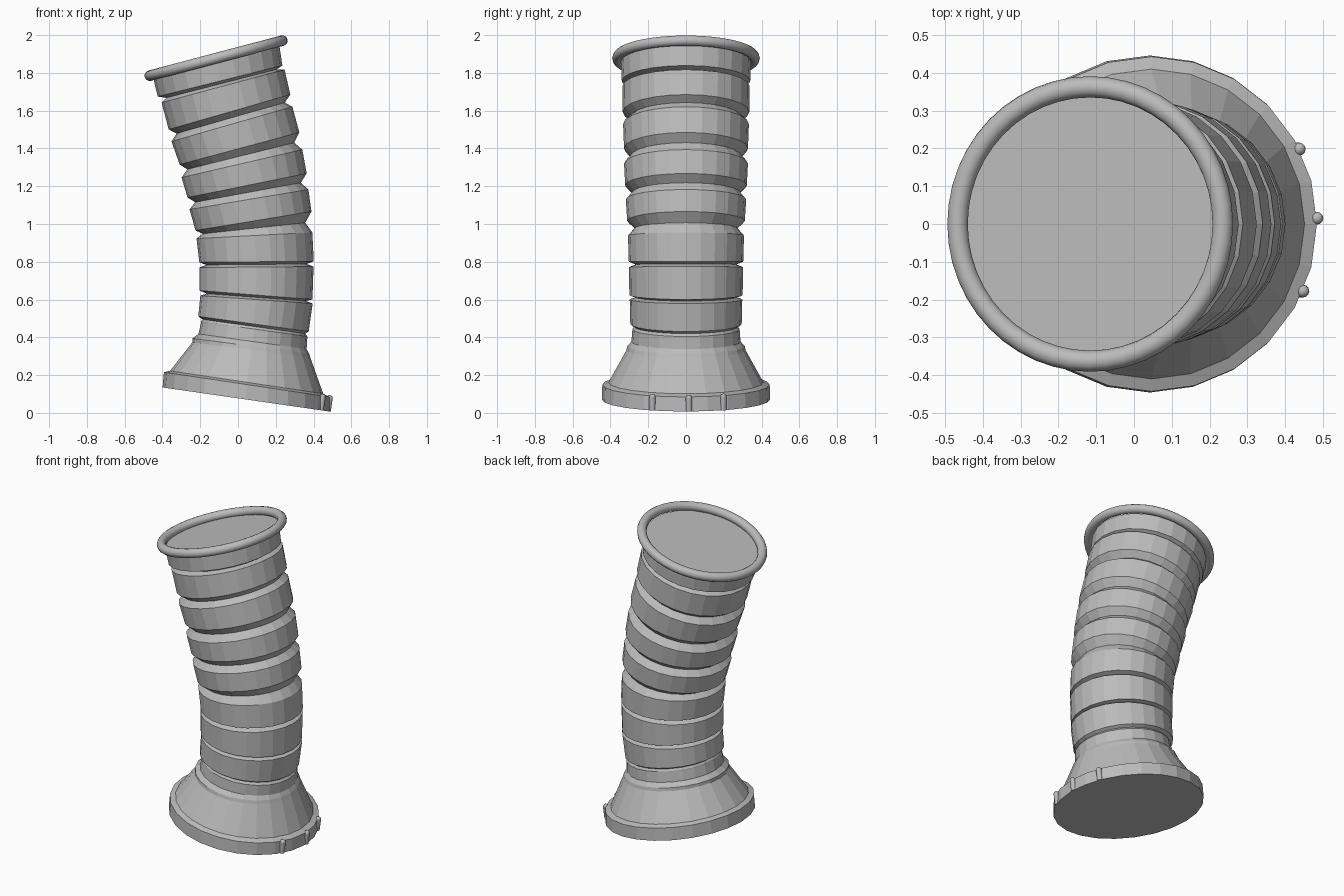
import bpy, bmesh, math
from mathutils import Matrix, Vector

old = bpy.data.objects.get("Cube")
if old:
    bpy.data.objects.remove(old)

SIDES = 24
grey = bpy.data.materials.new("plain grey")
grey.use_nodes = True
grey.diffuse_color = (0.5, 0.5, 0.5, 1)
grey.node_tree.nodes["Principled BSDF"].inputs["Base Color"].default_value = (0.5, 0.5, 0.5, 1)


def frame(x, z, tilt):
    """Placement on the bent axis, leaning in the x-z plane."""
    return Matrix.Translation((x, 0, z)) @ Matrix.Rotation(math.radians(tilt), 4, 'Y')


def finish(name, bm, smooth=False):
    bmesh.ops.recalc_face_normals(bm, faces=bm.faces)
    mesh = bpy.data.meshes.new(name)
    bm.to_mesh(mesh)
    bm.free()
    mesh.materials.append(grey)
    for p in mesh.polygons:
        p.use_smooth = smooth
    obj = bpy.data.objects.new(name, mesh)
    bpy.context.collection.objects.link(obj)
    return obj


def loft(name, sections):
    """Skin a closed tube through tilted circles (x, z, tilt, radius)."""
    bm = bmesh.new()
    rings = []
    for x, z, tilt, r in sections:
        m = frame(x, z, tilt)
        rings.append([bm.verts.new(m @ Vector((r * math.cos(a), r * math.sin(a), 0)))
                      for a in (math.tau * i / SIDES for i in range(SIDES))])
    for low, high in zip(rings, rings[1:]):
        for i in range(SIDES):
            j = (i + 1) % SIDES
            bm.faces.new((low[i], low[j], high[j], high[i]))
    bm.faces.new(rings[0])
    bm.faces.new(rings[-1])
    return finish(name, bm)


# Flared foot: rim, cone, lip and neck
loft("flared_base", [
    (.042, .071, 8.2, .446), (.046, .150, 8.5, .443), (.046, .162, 8.5, .410),
    (.071, .333, 7.5, .315), (.068, .354, 7.5, .311), (.077, .378, 8, .289),
    (.086, .440, 8, .284),
])

# Bellows: bottom and top of every fold, with a groove between neighbours
folds = [
    ((.086, .440, 8, .284), (.086, .444, 8, .284)),
    ((.082, .471, 7.8, .295), (.098, .600, 4, .298)),
    ((.095, .624, 4.5, .300), (.098, .772, -.5, .302)),
    ((.098, .800, -.5, .303), (.087, .939, -3, .307)),
    ((.082, 1.016, -9.3, .311), (.058, 1.130, -9.5, .319)),
    ((.048, 1.204, -11.4, .322), (.021, 1.320, -13, .328)),
    ((.008, 1.400, -15, .328), (-.032, 1.529, -16, .333)),
    ((-.045, 1.593, -16, .335), (-.079, 1.730, -15, .337)),
    ((-.095, 1.757, -14, .340), (-.115, 1.860, -14.8, .345)),
]
tube = []
for n, (low, high) in enumerate(folds):
    if tube:
        groove = [(a + b) / 2 for a, b in zip(tube[-1], low)]
        groove[3] -= .015 if n == 1 else .036
        tube.append(groove)
    tube += [low, high]
loft("bellows_tube", tube)

# Rounded ring around the top
bpy.ops.mesh.primitive_torus_add(major_radius=.363, minor_radius=.028,
                                 major_segments=48, minor_segments=12)
top_ring = bpy.context.object
top_ring.name = "top_ring"
top_ring.matrix_world = frame(-.116, 1.878, -14.8)
top_ring.data.materials.append(grey)
bpy.ops.object.shade_smooth()

# Three round-topped studs on the foot rim
for name, angle in (("stud_back", 27), ("stud_middle", 2), ("stud_front", -24)):
    a = math.radians(angle)
    spot = frame(.042, .071, 8.2) @ Matrix.Translation((.437 * math.cos(a), .437 * math.sin(a), 0))
    bm = bmesh.new()
    bmesh.ops.create_cone(bm, cap_ends=True, segments=12, radius1=.017, radius2=.017,
                          depth=.07, matrix=spot @ Matrix.Translation((0, 0, .035)))
    bmesh.ops.create_uvsphere(bm, u_segments=12, v_segments=8, radius=.017,
                              matrix=spot @ Matrix.Translation((0, 0, .07)))
    stud = finish(name, bm, True)
    bpy.context.view_layer.objects.active = stud
    bpy.ops.object.select_all(action='DESELECT')
    stud.select_set(True)
    bpy.ops.object.shade_smooth_by_angle(angle=math.radians(40))
